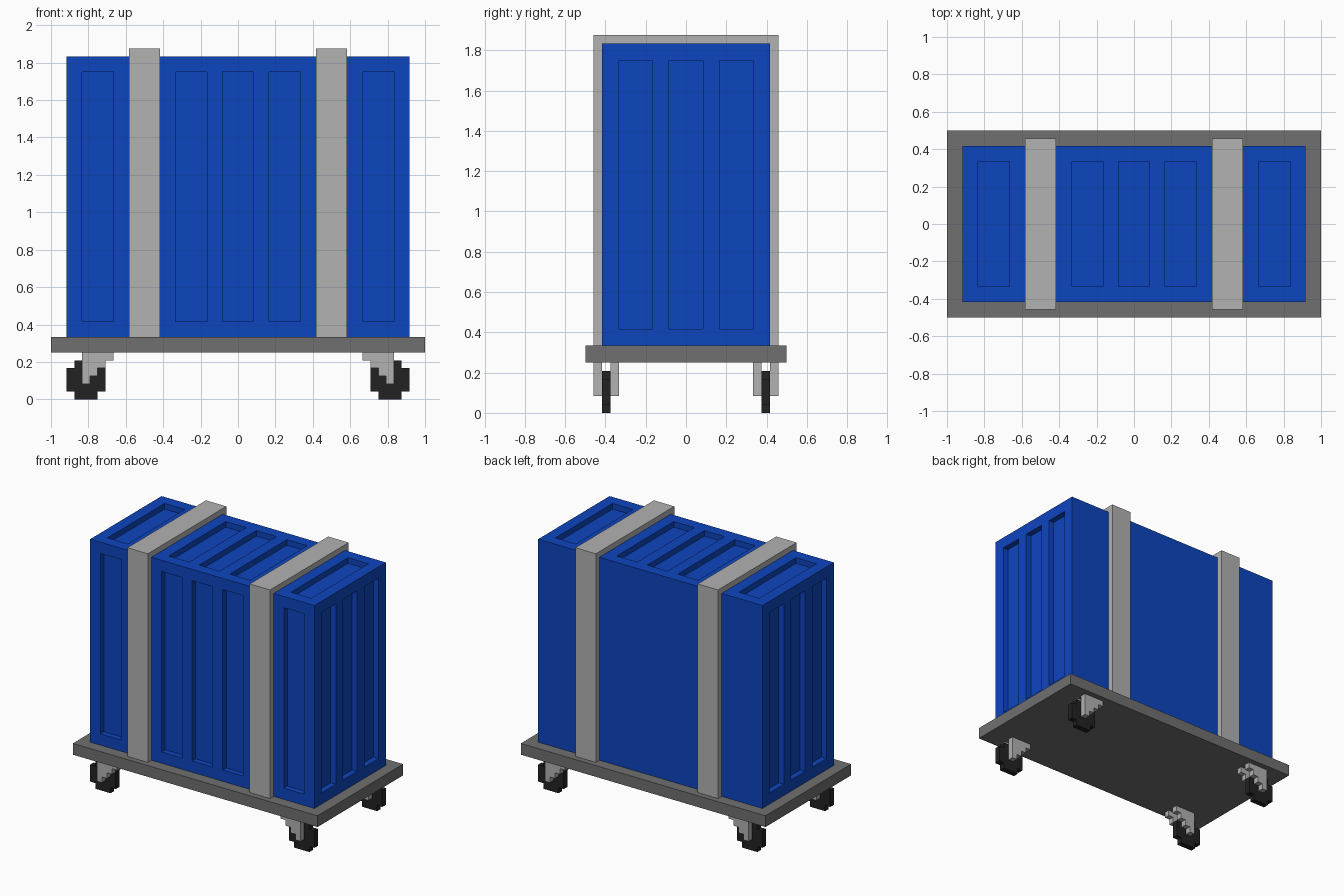
import bpy
import bmesh
from mathutils import Vector

if "Cube" in bpy.data.objects:
    bpy.data.objects.remove(bpy.data.objects["Cube"], do_unlink=True)

U = 1 / 24  # modelling grid step


def material(name, rgb):
    m = bpy.data.materials.new(name)
    m.use_nodes = True
    m.diffuse_color = (*rgb, 1)
    m.node_tree.nodes["Principled BSDF"].inputs["Base Color"].default_value = (*rgb, 1)
    return m


BLUE = material("blue paint", (0.004, 0.06, 0.52))
DARK = material("dark grey deck", (0.162, 0.162, 0.162))
LIGHT = material("light grey metal", (0.445, 0.445, 0.445))
BLACK = material("black rubber", (0.016, 0.016, 0.016))


def add_box(bm, lo, hi):
    """Add a cuboid between two corners, given in grid steps."""
    lo, hi = Vector(lo) * U, Vector(hi) * U
    for v in bmesh.ops.create_cube(bm, size=1)["verts"]:
        v.co = Vector((lo[i] if v.co[i] < 0 else hi[i]) for i in range(3))


def add_prism(bm, profile, axis, start, end):
    """Extrude a 2D profile (grid steps) along the x or y axis."""
    def place(p, d):
        return Vector((d, p[0], p[1]) if axis == "x" else (p[0], d, p[1])) * U
    face = bm.faces.new([bm.verts.new(place(p, start)) for p in profile])
    new = bmesh.ops.extrude_face_region(bm, geom=[face])["geom"]
    shift = place((0, 0), end - start)
    bmesh.ops.translate(bm, vec=shift, verts=[g for g in new if isinstance(g, bmesh.types.BMVert)])


def finish(bm, name, mat):
    bmesh.ops.recalc_face_normals(bm, faces=bm.faces[:])
    mesh = bpy.data.meshes.new(name)
    bm.to_mesh(mesh)
    bm.free()
    mesh.materials.append(mat)
    obj = bpy.data.objects.new(name, mesh)
    bpy.context.collection.objects.link(obj)
    return obj


# Deck
bm = bmesh.new()
add_box(bm, (-24, -12, 6), (24, 12, 8))
finish(bm, "deck", DARK)

# Container body
bm = bmesh.new()
add_box(bm, (-22, -10, 8), (22, 10, 44))
body = finish(bm, "container", BLUE)

# Recessed panels on the front, top and both ends; the back stays flat
bm = bmesh.new()
for x in (-18, -6, 0, 6, 18):
    add_box(bm, (x - 2, -12, 10), (x + 2, -9, 42))
    add_box(bm, (x - 2, -8, 43), (x + 2, 8, 46))
for y in (-6, 0, 6):
    add_box(bm, (-24, y - 2, 10), (-21, y + 2, 42))
    add_box(bm, (21, y - 2, 10), (24, y + 2, 42))
cutter = finish(bm, "panel_cutter", BLUE)
cutter.hide_render = True
cut = body.modifiers.new("panels", "BOOLEAN")
cut.operation = "DIFFERENCE"
cut.solver = "EXACT"
cut.object = cutter
bpy.context.view_layer.objects.active = body
bpy.ops.object.modifier_apply(modifier=cut.name)
bpy.data.objects.remove(cutter, do_unlink=True)

# Straps wrapped over the container
strap = [(-11, 8), (-11, 45), (11, 45), (11, 8), (10, 8), (10, 44), (-10, 44), (-10, 8)]
for side, x in (("right", -12), ("left", 12)):
    bm = bmesh.new()
    add_prism(bm, strap, "x", x - 2, x + 2)
    finish(bm, "strap_" + side, LIGHT)

# Casters: stepped wheel between two stair-shaped fork plates
wheel = [(17, 1), (18, 1), (18, 0), (21, 0), (21, 1), (22, 1),
         (22, 4), (21, 4), (21, 5), (18, 5), (18, 4), (17, 4)]
fork = [(20, 6), (20, 2), (19, 2), (19, 3), (18, 3), (18, 4), (17, 4), (17, 5), (16, 5), (16, 6)]
for sx, side in ((-1, "right"), (1, "left")):
    for sy, end in ((-1, "front"), (1, "back")):
        bm = bmesh.new()
        add_prism(bm, [(sx * x, z) for x, z in wheel], "y", sy * 9, sy * 10)
        finish(bm, f"wheel_{end}_{side}", BLACK)
        bm = bmesh.new()
        for y in (8, 10):
            add_prism(bm, [(sx * x, z) for x, z in fork], "y", sy * y, sy * (y + 1))
        finish(bm, f"fork_{end}_{side}", LIGHT)
